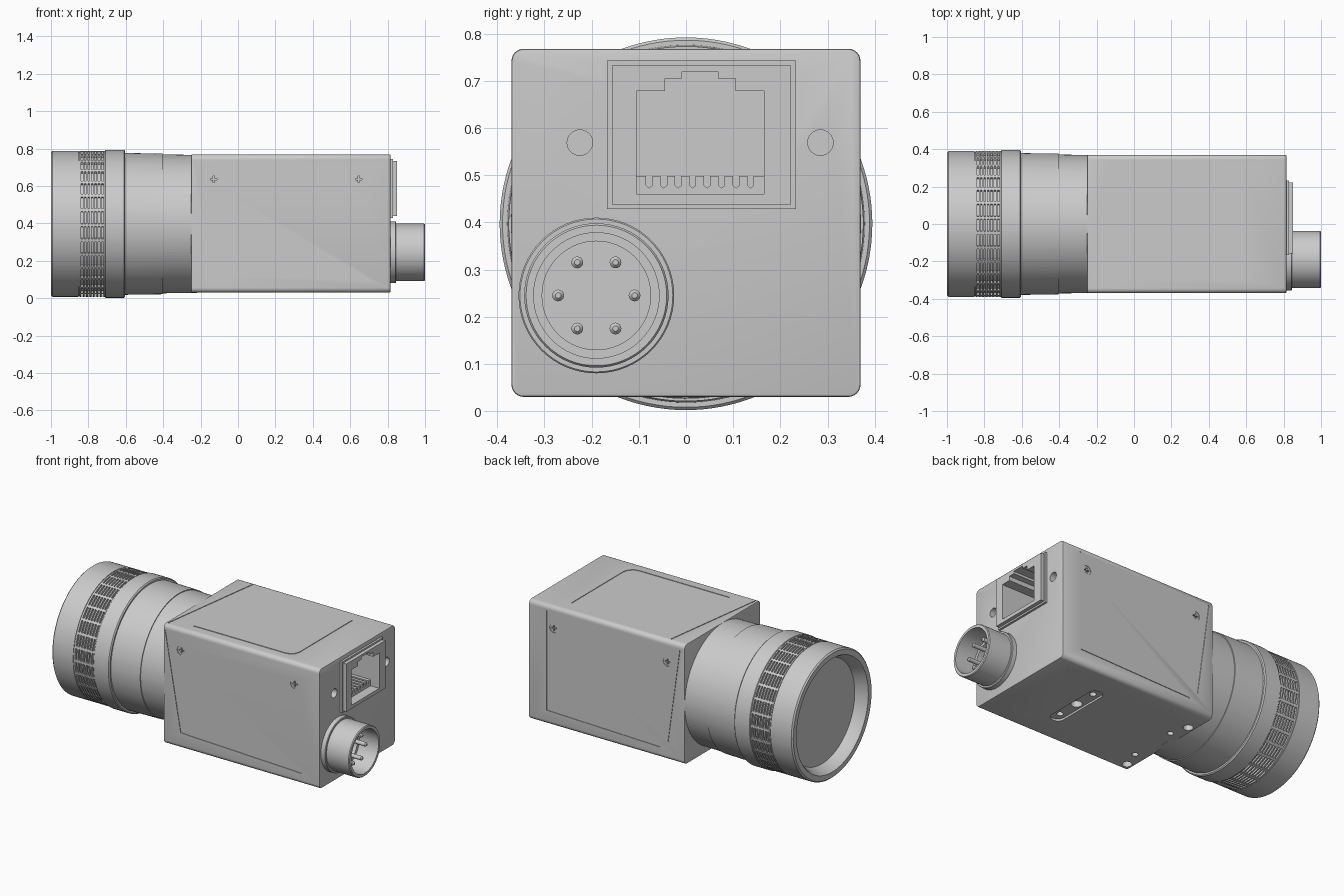
import bpy, bmesh, math
from mathutils import Vector

if "Cube" in bpy.data.objects:
    bpy.data.objects.remove(bpy.data.objects["Cube"])

ZC = 0.397          # height of the optical axis
HALF = 0.37         # half width of the square body


def finish(name, bm):
    bmesh.ops.remove_doubles(bm, verts=bm.verts, dist=1e-5)
    bmesh.ops.recalc_face_normals(bm, faces=bm.faces)
    me = bpy.data.meshes.new(name)
    bm.to_mesh(me)
    bm.free()
    ob = bpy.data.objects.new(name, me)
    bpy.context.collection.objects.link(ob)
    return ob


def activate(ob):
    bpy.ops.object.select_all(action='DESELECT')
    ob.select_set(True)
    bpy.context.view_layer.objects.active = ob


def rrect(cx, cy, w, h, r, n=6):
    """Rounded rectangle outline; also gives circles and slots."""
    pts = []
    for k, (sx, sy) in enumerate([(1, 1), (-1, 1), (-1, -1), (1, -1)]):
        for i in range(n + 1):
            a = math.pi / 2 * (k + i / n)
            pts.append((cx + sx * (w / 2 - r) + r * math.cos(a),
                        cy + sy * (h / 2 - r) + r * math.sin(a)))
    return pts


def circle(cx, cy, r):
    return rrect(cx, cy, 2 * r, 2 * r, r, 8)


def box(x0, y0, x1, y1):
    return [(x0, y0), (x1, y0), (x1, y1), (x0, y1)]


def prism(name, pts, a, b, axis='X'):
    """Extrude a 2D outline from a to b along an axis."""
    place = {'X': lambda p, t: (t, p[0], p[1]),
             'Y': lambda p, t: (p[0], t, p[1]),
             'Z': lambda p, t: (p[0], p[1], t)}[axis]
    clean = [p for i, p in enumerate(pts)
             if math.dist(p, pts[i - 1]) > 1e-5]
    bm = bmesh.new()
    lo = [bm.verts.new(place(p, a)) for p in clean]
    hi = [bm.verts.new(place(p, b)) for p in clean]
    bm.faces.new(lo)
    bm.faces.new(hi[::-1])
    for i in range(len(clean)):
        j = (i + 1) % len(clean)
        bm.faces.new((lo[i], lo[j], hi[j], hi[i]))
    return finish(name, bm)


def revolve(name, prof, cy, cz, angles, bridge=lambda i: False):
    """Spin (x, r[, bridge r]) points about an x-parallel axis."""
    bm = bmesh.new()
    rings = []
    for p in prof:
        ring = []
        for i, a in enumerate(angles):
            r = p[-1] if bridge(i) else p[1]
            ring.append(bm.verts.new((p[0], cy + r * math.cos(a), cz + r * math.sin(a))))
        rings.append(ring)
    n = len(angles)
    for u, v in zip(rings, rings[1:]):
        for i in range(n):
            j = (i + 1) % n
            bm.faces.new((u[i], u[j], v[j], v[i]))
    bmesh.ops.dissolve_degenerate(bm, dist=1e-6, edges=bm.edges)
    return finish(name, bm)


def cut(target, cutter):
    cutter.hide_render = True
    activate(target)
    m = target.modifiers.new("cut", 'BOOLEAN')
    m.operation, m.solver, m.object = 'DIFFERENCE', 'EXACT', cutter
    bpy.ops.object.modifier_apply(modifier=m.name)
    bpy.data.objects.remove(cutter)


def seam(target, pts, w=0.007):
    """Engrave a thin line along a path on the surface."""
    for p, q in zip(pts, pts[1:]):
        p, q = Vector(p), Vector(q)
        c = prism("seam_cutter", box(-w / 2, -w / 2, w / 2, w / 2),
                  -w / 2, (q - p).length + w / 2)
        c.rotation_euler = (q - p).to_track_quat('X', 'Z').to_euler()
        c.location = p
        bpy.context.view_layer.update()
        cut(target, c)


# Lens barrel: 30 bridges interrupt seven grip grooves
angles = [math.radians(12 * k + d) for k in range(30) for d in (0, 2.2, 2.5, 5.5, 8.7, 11.7)]
prof = [(-0.93, 0), (-0.93, 0.318), (-0.985, 0.34), (-1, 0.35), (-1, 0.382),
        (-0.992, 0.39), (-0.853, 0.39), (-0.853, 0.386), (-0.848, 0.386), (-0.848, 0.39)]
for k in range(7):
    x = -0.84 + k * 0.0185
    prof += [(x, 0.39), (x, 0.378, 0.39), (x + 0.010, 0.378, 0.39), (x + 0.010, 0.39)]
prof += [(-0.712, 0.39), (-0.712, 0.392), (-0.709, 0.395), (-0.609, 0.395), (-0.603, 0.389),
         (-0.603, 0.379), (-0.405, 0.376), (-0.405, 0.371), (-0.22, 0.369), (-0.22, 0)]
revolve("lens_barrel", prof, 0, ZC, angles, lambda i: i % 6 < 2)

# Camera body with softened end edges
body = prism("camera_body", rrect(0, 0.399, 2 * HALF, 0.738, 0.026), -0.25, 0.815)
activate(body)
bev = body.modifiers.new("edge", 'BEVEL')
bev.width, bev.segments, bev.angle_limit = 0.005, 2, math.radians(60)
bpy.ops.object.modifier_apply(modifier=bev.name)

# Network socket: two stepped plates and a keyed opening
flange = prism("socket_flange", box(-0.167, 0.428, 0.233, 0.743), 0.80, 0.828)
frame = prism("socket_frame", box(-0.157, 0.438, 0.223, 0.733), 0.80, 0.85)
opening = [(-0.105, 0.46), (0.165, 0.46), (0.165, 0.678), (0.105, 0.678), (0.105, 0.705),
           (0.068, 0.705), (0.068, 0.72), (-0.008, 0.72), (-0.008, 0.705),
           (-0.045, 0.705), (-0.045, 0.678), (-0.105, 0.678)]
for part in (body, flange, frame):
    cut(part, prism("opening_cutter", opening, 0.52, 1))

# Contact comb on the socket floor
comb = [(-0.106, 0.455), (0.166, 0.455), (0.166, 0.498)]
for i in reversed(range(8)):
    y = -0.078 + i * 0.0307
    comb += [(y + 0.0065, 0.498), (y + 0.0065, 0.478), (y, 0.473),
             (y - 0.0065, 0.478), (y - 0.0065, 0.498)]
comb.append((-0.106, 0.498))
prism("socket_contacts", comb, 0.51, 0.79)

# Locking screw holes beside the socket
for y in (-0.225, 0.285):
    cut(body, prism("hole_cutter", circle(y, 0.569, 0.027), 0.70, 0.9))

# Side screws: shallow head recess with a cross slot
for s in (-1, 1):
    for x in (-0.13, 0.645):
        z, t = 0.635, 0.017
        shapes = [(circle(x, z, 0.027), 0.003),
                  (box(x - t, z - 0.004, x + t, z + 0.004), 0.018),
                  (box(x - 0.004, z - t, x + 0.004, z + t), 0.018)]
        for pts, d in shapes:
            cut(body, prism("screw_cutter", pts, s * (HALF - d), s * 0.4, 'Y'))

# Underside: mounting slot with three holes, plus front holes
cut(body, prism("slot_cutter", rrect(0.41, 0, 0.085, 0.40, 0.0425), 0, 0.042, 'Z'))
holes = [(0.41, 0, 0.032), (0.41, -0.14, 0.019), (0.41, 0.14, 0.019),
         (-0.21, 0.21, 0.028), (-0.21, -0.31, 0.028), (-0.175, 0.1, 0.018), (-0.175, -0.2, 0.018)]
for x, y, r in holes:
    cut(body, prism("hole_cutter", circle(x, y, r), 0, 0.12, 'Z'))

# Cover seams on top and sides
top = 0.768
corner = [(0.53 + 0.06 * math.sin(a), -0.235 - 0.06 * math.cos(a), top)
          for a in (0, math.pi / 6, math.pi / 3, math.pi / 2)]
seam(body, [(-0.09, -0.295, top)] + corner + [(0.59, 0.27, top)])
seam(body, [(-0.235, -0.34, top), (-0.14, 0.34, top)])
seam(body, [(-0.235, -HALF, 0.73), (-0.13, -HALF, 0.13), (0.69, -HALF, 0.10)])
seam(body, [(0.69, HALF, 0.73), (0.69, HALF, 0.12), (-0.08, HALF, 0.10)])
seam(body, [(-0.22, HALF, 0.73), (-0.14, HALF, 0.15)])

# Round power connector with six pins
CY, CZ = -0.19, 0.245
turn = [math.tau * i / 64 for i in range(64)]
revolve("power_connector",
        [(0.80, 0), (0.80, 0.165), (0.842, 0.165), (0.845, 0.162), (0.845, 0.153),
         (0.995, 0.153), (1, 0.149), (1, 0.133), (0.87, 0.133), (0.87, 0.115),
         (0.835, 0.115), (0.835, 0)], CY, CZ, turn)
for i in range(6):
    a = i * math.pi / 3
    revolve("connector_pin", [(0.82, 0), (0.82, 0.0125), (0.95, 0.0125), (0.957, 0.006), (0.957, 0)],
            CY + 0.081 * math.cos(a), CZ + 0.081 * math.sin(a), turn[::4])

# Smooth round surfaces, keep the edges crisp
for ob in list(bpy.data.objects):
    activate(ob)
    bpy.ops.object.shade_smooth_by_angle(angle=math.radians(25))
